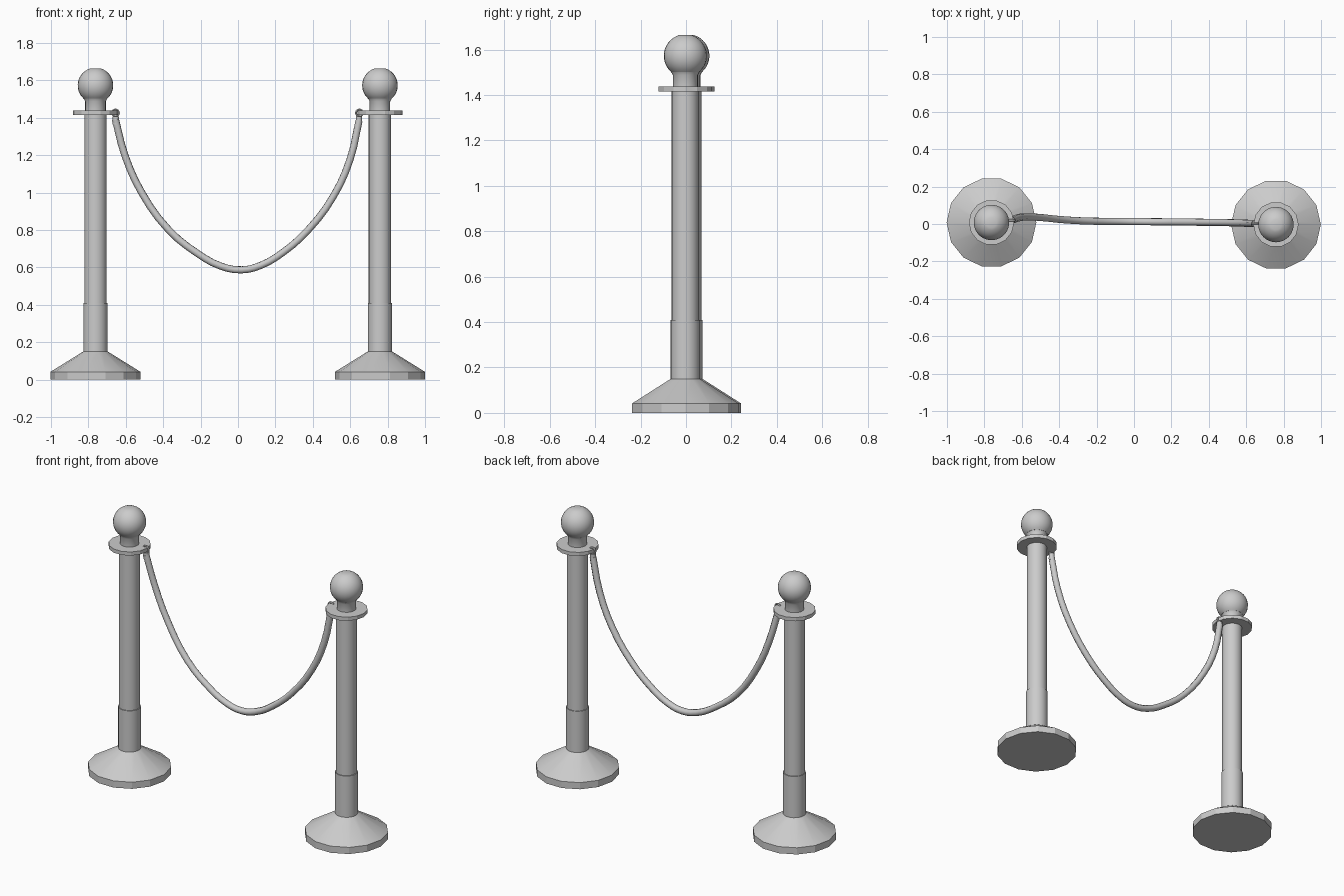
import bpy, bmesh
from math import sin, cos, pi, radians, sqrt, asin
from mathutils import Vector, Matrix

if "Cube" in bpy.data.objects:
    bpy.data.objects.remove(bpy.data.objects["Cube"])


def finish(name, bm, angle):
    bmesh.ops.recalc_face_normals(bm, faces=bm.faces)
    me = bpy.data.meshes.new(name)
    bm.to_mesh(me)
    bm.free()
    ob = bpy.data.objects.new(name, me)
    bpy.context.collection.objects.link(ob)
    bpy.ops.object.select_all(action='DESELECT')
    ob.select_set(True)
    bpy.context.view_layer.objects.active = ob
    bpy.ops.object.shade_smooth_by_angle(angle=radians(angle))
    return ob


def lathe(name, x, y, profile, sides, angle=35):
    """Closed turned shape from (radius, height) points."""
    bm = bmesh.new()
    rings = [[bm.verts.new((x + r * cos(2 * pi * i / sides), y + r * sin(2 * pi * i / sides), z))
              for i in range(sides)] for r, z in profile]
    for a, b in zip(rings, rings[1:]):
        for i in range(sides):
            j = (i + 1) % sides
            bm.faces.new((a[i], a[j], b[j], b[i]))
    bm.faces.new(rings[0][::-1])
    bm.faces.new(rings[-1])
    return finish(name, bm, angle)


def tube(name, points, radius, cyclic=False, res=3, bevel=2):
    """Round tube along a smooth path, turned into a mesh."""
    cu = bpy.data.curves.new(name, 'CURVE')
    cu.dimensions = '3D'
    cu.bevel_depth, cu.bevel_resolution, cu.resolution_u = radius, bevel, res
    cu.use_fill_caps = not cyclic
    sp = cu.splines.new('BEZIER')
    sp.bezier_points.add(len(points) - 1)
    for bp, p in zip(sp.bezier_points, points):
        bp.co = p
        bp.handle_left_type = bp.handle_right_type = 'AUTO'
    sp.use_cyclic_u = cyclic
    ob = bpy.data.objects.new(name, cu)
    bpy.context.collection.objects.link(ob)
    bpy.ops.object.select_all(action='DESELECT')
    ob.select_set(True)
    bpy.context.view_layer.objects.active = ob
    bpy.ops.object.convert(target='MESH')
    bpy.ops.object.shade_smooth_by_angle(angle=radians(50))


# Ball finial outline, cut flat at the top and bottom
BALL_R, BALL_Z = 0.095, 1.573
ball = [(BALL_R * sin(t), BALL_Z - BALL_R * cos(t))
        for t in (radians(42 + 121 * k / 14) for k in range(15))]

for side, x, y in (("left", -0.762, 0.008), ("right", 0.759, -0.003)):
    # Weighted base with a sloped top
    lathe(side + "_base", x, y, [(0.24, 0), (0.24, 0.042), (0.066, 0.15)], 14, 20)
    # Lower sleeve and main pole
    lathe(side + "_sleeve", x, y, [(0.065, 0.14), (0.065, 0.41)], 24)
    lathe(side + "_pole", x, y, [(0.06, 0.40), (0.06, 1.42)], 24)
    # Rope collar disc, neck and finial
    lathe(side + "_collar", x, y, [(0.121, 1.415), (0.121, 1.438)], 14, 20)
    lathe(side + "_neck", x, y, [(0.055, 1.43), (0.055, 1.488), (0.063, 1.502)], 24)
    lathe(side + "_finial", x, y, ball, 24)

# Hook rings on the collar rims and the rope end caps below them
for side, s, y in (("left", -1, 0.02), ("right", 1, 0.002)):
    cx = 0.655 if s < 0 else 0.649
    tube(side + "_hook", [(s * cx + 0.018 * cos(k * pi / 4), y, 1.426 + 0.018 * sin(k * pi / 4))
                          for k in range(8)], 0.006, True, 2, 1)
    lathe(side + "_rope_cap", s * (cx - 0.002), y, [(0.017, 1.365), (0.017, 1.408)], 12)

# Sagging rope
tube("rope", [(-0.655, 0.02, 1.39), (-0.605, 0.036, 1.2), (-0.515, 0.036, 1.0),
              (-0.37, 0.022, 0.8), (-0.22, 0.015, 0.677), (-0.09, 0.014, 0.606),
              (0.02, 0.013, 0.587), (0.12, 0.012, 0.61), (0.24, 0.011, 0.68),
              (0.375, 0.009, 0.8), (0.51, 0.007, 0.98), (0.6, 0.004, 1.18),
              (0.647, 0.002, 1.385)], 0.02)
